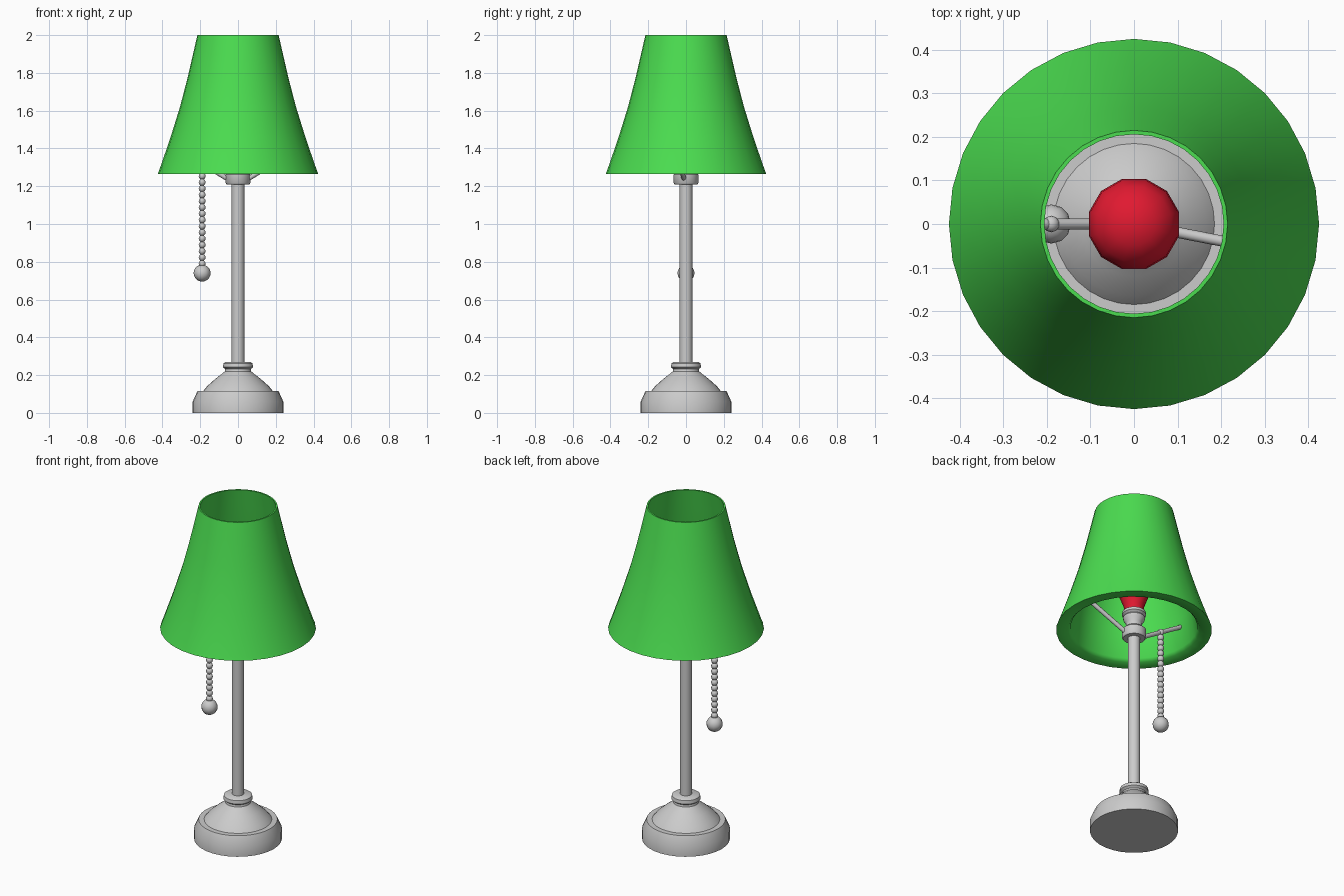
import bpy, bmesh, math
from mathutils import Vector, Matrix

if "Cube" in bpy.data.objects:
    bpy.data.objects.remove(bpy.data.objects["Cube"])


def material(name, color):
    m = bpy.data.materials.new(name)
    m.diffuse_color = color
    m.use_nodes = True
    m.node_tree.nodes["Principled BSDF"].inputs["Base Color"].default_value = m.diffuse_color
    return m


def finish(name, bm, mat=None, angle=40):
    bmesh.ops.remove_doubles(bm, verts=bm.verts, dist=1e-5)
    bmesh.ops.recalc_face_normals(bm, faces=bm.faces)
    me = bpy.data.meshes.new(name)
    bm.to_mesh(me)
    bm.free()
    ob = bpy.data.objects.new(name, me)
    bpy.context.collection.objects.link(ob)
    if mat:
        me.materials.append(mat)
    bpy.ops.object.select_all(action='DESELECT')
    ob.select_set(True)
    bpy.context.view_layer.objects.active = ob
    bpy.ops.object.shade_smooth_by_angle(angle=math.radians(angle))
    return ob


def lathe(name, profile, sides, mat=None, closed=False, angle=40, turn=0.0):
    """Revolve (radius, height) points around z."""
    bm = bmesh.new()
    vs = [bm.verts.new(Matrix.Rotation(turn, 3, 'Z') @ Vector((r, 0, z)))
          for r, z in profile]
    pairs = list(zip(vs, vs[1:])) + ([(vs[-1], vs[0])] if closed else [])
    edges = [bm.edges.new(p) for p in pairs]
    bmesh.ops.spin(bm, geom=vs + edges, cent=(0, 0, 0), axis=(0, 0, 1),
                   angle=math.tau, steps=sides)
    return finish(name, bm, mat, angle)


def rod(name, a, b, radius, sides=12):
    a, b = Vector(a), Vector(b)
    d = b - a
    bm = bmesh.new()
    rot = d.to_track_quat('Z', 'Y').to_matrix().to_4x4()
    bmesh.ops.create_cone(bm, cap_ends=True, segments=sides, radius1=radius,
                          radius2=radius, depth=d.length,
                          matrix=Matrix.Translation((a + b) / 2) @ rot)
    return finish(name, bm)


green = material("shade_green", (0.07, 0.72, 0.08, 1))
red = material("bulb_red", (0.75, 0.01, 0.03, 1))

# Stepped base
lathe("base", [(0, 0), (0.24, 0), (0.24, 0.06), (0.215, 0.115), (0.185, 0.115),
               (0.165, 0.14), (0.12, 0.18), (0.088, 0.205), (0.07, 0.22),
               (0.068, 0.232), (0.08, 0.242), (0.077, 0.262), (0.066, 0.27),
               (0, 0.27)], 32)

# Pole and bulb socket
rod("pole", (0, 0, 0.26), (0, 0, 1.22), 0.034, 16)
lathe("socket", [(0, 1.21), (0.06, 1.21), (0.066, 1.218), (0.066, 1.262),
                 (0.058, 1.27), (0.045, 1.28), (0.045, 1.305), (0.058, 1.325),
                 (0.06, 1.34), (0.054, 1.348), (0.066, 1.358), (0.064, 1.375),
                 (0.05, 1.38), (0, 1.38)], 24)

# Bulb
lathe("bulb", [(0, 1.37), (0.05, 1.37), (0.056, 1.41), (0.075, 1.46),
               (0.097, 1.52), (0.107, 1.57), (0.104, 1.62), (0.088, 1.66),
               (0.05, 1.69), (0, 1.70)], 12, red, angle=80, turn=math.radians(15))

# Shade with a thick lower lip, thinning toward the top
lathe("shade", [(0.425, 1.265), (0.417, 1.285), (0.36, 1.45), (0.307, 1.62),
                (0.268, 1.77), (0.238, 1.90), (0.215, 2.0), (0.206, 2.0),
                (0.226, 1.90), (0.252, 1.77), (0.285, 1.62), (0.322, 1.45),
                (0.345, 1.285), (0.36, 1.267)], 32, green, closed=True, angle=60)

# Arms that carry the shade
for side, deg in (("right", -11), ("left", 180)):
    c, s = math.cos(math.radians(deg)), math.sin(math.radians(deg))
    rod(side + "_shade_arm", (0.04 * c, 0.04 * s, 1.23),
        (0.33 * c, 0.33 * s, 1.405), 0.0125)

# Beaded pull chain with end ball
bm = bmesh.new()
bead_count = 17
for i in range(bead_count):
    z = 1.32 - i * (1.32 - 0.79) / (bead_count - 1)
    bmesh.ops.create_uvsphere(bm, u_segments=10, v_segments=8, radius=0.019,
                              matrix=Matrix.Translation((-0.19, 0, z)))
finish("pull_chain", bm, angle=60)
bm = bmesh.new()
bmesh.ops.create_uvsphere(bm, u_segments=12, v_segments=10, radius=0.045,
                          matrix=Matrix.Translation((-0.19, 0, 0.74)))
finish("chain_ball", bm, angle=60)
